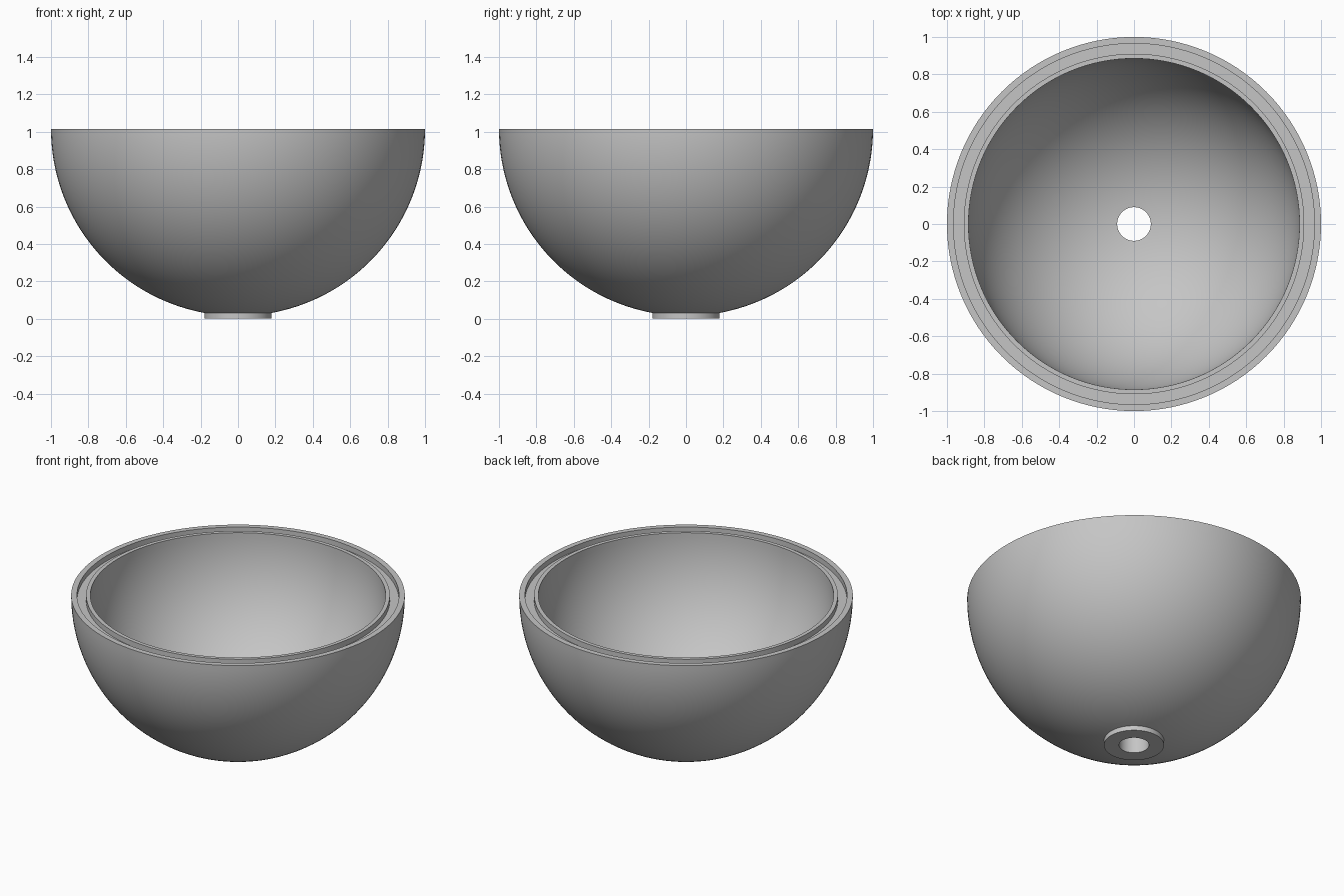
import bpy, bmesh
from math import sin, cos, asin, pi, radians

if "Cube" in bpy.data.objects:
    bpy.data.objects.remove(bpy.data.objects["Cube"])

SEGMENTS = 128
TOP = 1.015            # rim height, also the centre of the spheres
OUTER, INNER = 1.0, 0.885
HOLE, FOOT = 0.09, 0.18
GROOVE_IN, GROOVE_OUT, GROOVE_DEPTH = 0.91, 0.965, 0.035

grey = bpy.data.materials.new("plain grey")
grey.use_nodes = True
colour = (0.56, 0.56, 0.56, 1)
grey.diffuse_color = colour
grey.node_tree.nodes["Principled BSDF"].inputs["Base Color"].default_value = colour


def arc(radius, r_start, r_end, steps=40):
    """Profile points (r, z) along the lower half of a sphere."""
    a, b = asin(r_start / radius), asin(r_end / radius)
    angles = [a + (b - a) * i / steps for i in range(steps + 1)]
    return [(radius * sin(t), TOP - radius * cos(t)) for t in angles]


def lathe(name, profile):
    """Spin a closed profile about z into a solid."""
    bm = bmesh.new()
    verts = [bm.verts.new((r, 0, z)) for r, z in profile]
    edges = [bm.edges.new((v, verts[i - 1])) for i, v in enumerate(verts)]
    bmesh.ops.spin(bm, geom=verts + edges, cent=(0, 0, 0), axis=(0, 0, 1),
                   angle=2 * pi, steps=SEGMENTS, use_merge=True)
    bmesh.ops.remove_doubles(bm, verts=bm.verts, dist=1e-5)
    bmesh.ops.recalc_face_normals(bm, faces=bm.faces)
    mesh = bpy.data.meshes.new(name)
    bm.to_mesh(mesh)
    bm.free()
    mesh.materials.append(grey)
    obj = bpy.data.objects.new(name, mesh)
    bpy.context.collection.objects.link(obj)
    bpy.ops.object.select_all(action="DESELECT")
    obj.select_set(True)
    bpy.context.view_layer.objects.active = obj
    bpy.ops.object.shade_smooth_by_angle(angle=radians(30))
    return obj


# Bowl in one piece: flat foot, outer shell, grooved rim, inner shell, drain hole
foot = [(HOLE, 0), (FOOT, 0)]
groove = [(r, z) for r, z in ((GROOVE_OUT, TOP), (GROOVE_OUT, TOP - GROOVE_DEPTH),
                              (GROOVE_IN, TOP - GROOVE_DEPTH), (GROOVE_IN, TOP))]
lathe("bowl", foot + arc(OUTER, FOOT, OUTER) + groove + arc(INNER, INNER, HOLE))
